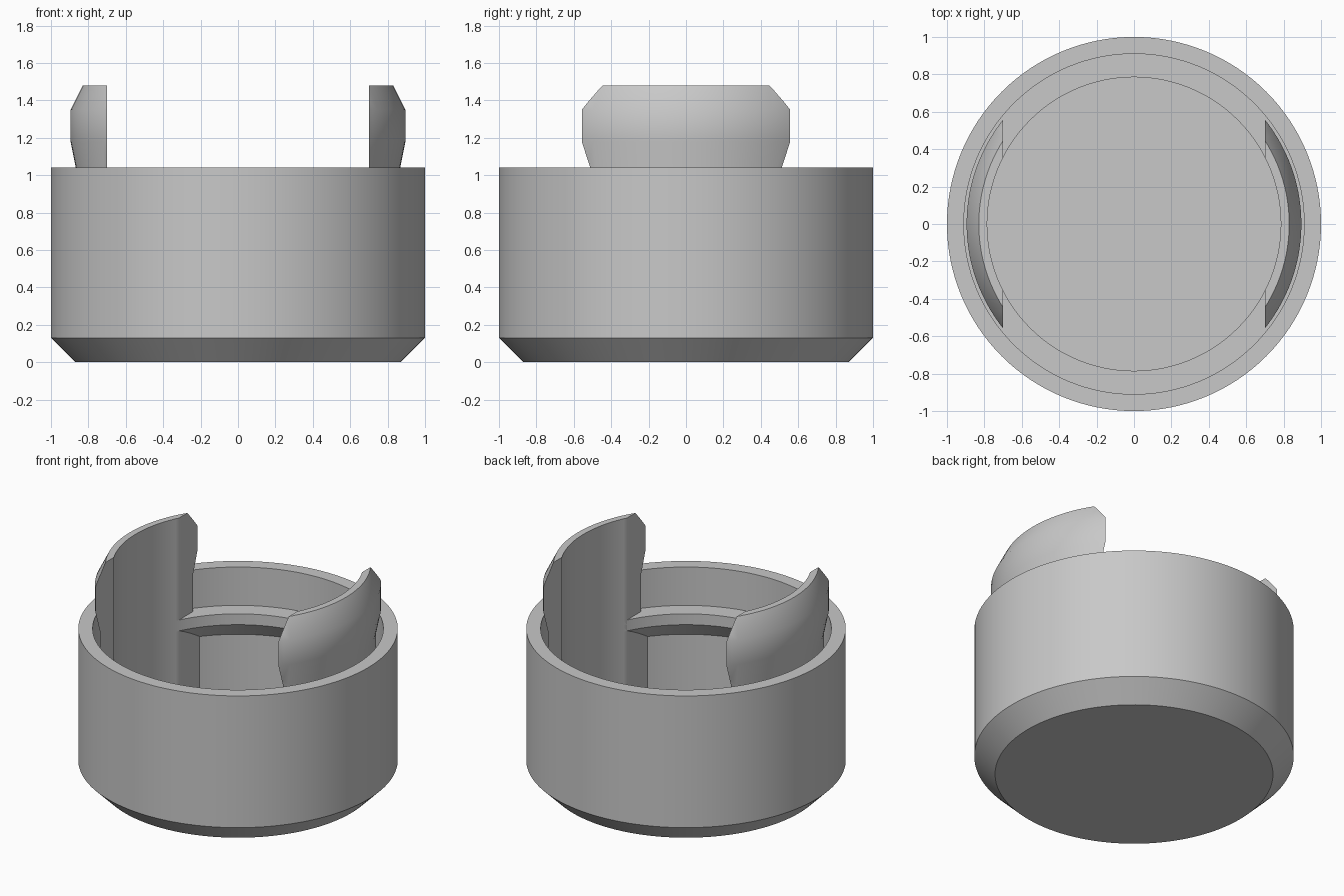
import bpy, bmesh, math

default = bpy.data.objects.get("Cube")
if default:
    bpy.data.objects.remove(default, do_unlink=True)

# Single plain colour
GREY = (0.58, 0.58, 0.58, 1)
mat = bpy.data.materials.new("plain_grey")
mat.use_nodes = True
mat.diffuse_color = GREY
mat.node_tree.nodes["Principled BSDF"].inputs["Base Color"].default_value = GREY

# Shared dimensions
BORE, LEDGE_R = 0.91, 0.785
FLOOR, LEDGE_Z, RIM, TOP = 0.13, 0.775, 1.04, 1.48
CUT_X = 0.7


def lathe(name, profile, closed=False, side=0):
    """Spin a (radius, z) profile; side keeps only the part beyond CUT_X."""
    bm = bmesh.new()
    verts = [bm.verts.new((r, 0, z)) for r, z in profile]
    pairs = list(zip(verts, verts[1:]))
    if closed:
        pairs.append((verts[-1], verts[0]))
    edges = [bm.edges.new(p) for p in pairs]
    bmesh.ops.spin(bm, geom=verts + edges, cent=(0, 0, 0), axis=(0, 0, 1),
                   angle=2 * math.pi, steps=128)
    bmesh.ops.remove_doubles(bm, verts=bm.verts, dist=1e-5)
    if side:
        bmesh.ops.bisect_plane(bm, geom=bm.verts[:] + bm.edges[:] + bm.faces[:],
                               plane_co=(side * CUT_X, 0, 0), plane_no=(side, 0, 0),
                               clear_inner=True)
        bmesh.ops.holes_fill(bm, edges=[e for e in bm.edges if e.is_boundary], sides=0)
    bmesh.ops.recalc_face_normals(bm, faces=bm.faces)
    mesh = bpy.data.meshes.new(name)
    bm.to_mesh(mesh)
    bm.free()
    mesh.materials.append(mat)
    obj = bpy.data.objects.new(name, mesh)
    bpy.context.collection.objects.link(obj)
    bpy.ops.object.select_all(action="DESELECT")
    obj.select_set(True)
    bpy.context.view_layer.objects.active = obj
    bpy.ops.object.shade_smooth_by_angle(angle=math.radians(30))
    return obj


# Hollow cup with bevelled base, inner ledge and undercut
lathe("cup", [
    (0, 0), (0.87, 0), (1, 0.13), (1, RIM), (BORE, RIM),
    (BORE, LEDGE_Z), (LEDGE_R, LEDGE_Z), (LEDGE_R, 0.70),
    (BORE, 0.575), (BORE, FLOOR), (0, FLOOR),
])

# Snap clips rising from thick feet on the floor
clip = [
    (LEDGE_R, FLOOR), (LEDGE_R, TOP), (0.83, TOP), (0.895, 1.35),
    (0.895, 1.18), (0.865, 1.03), (0.865, LEDGE_Z - 0.005),
    (BORE, LEDGE_Z - 0.005), (BORE, FLOOR),
]
for name, side in (("left_clip", 1), ("right_clip", -1)):
    lathe(name, clip, closed=True, side=side)
